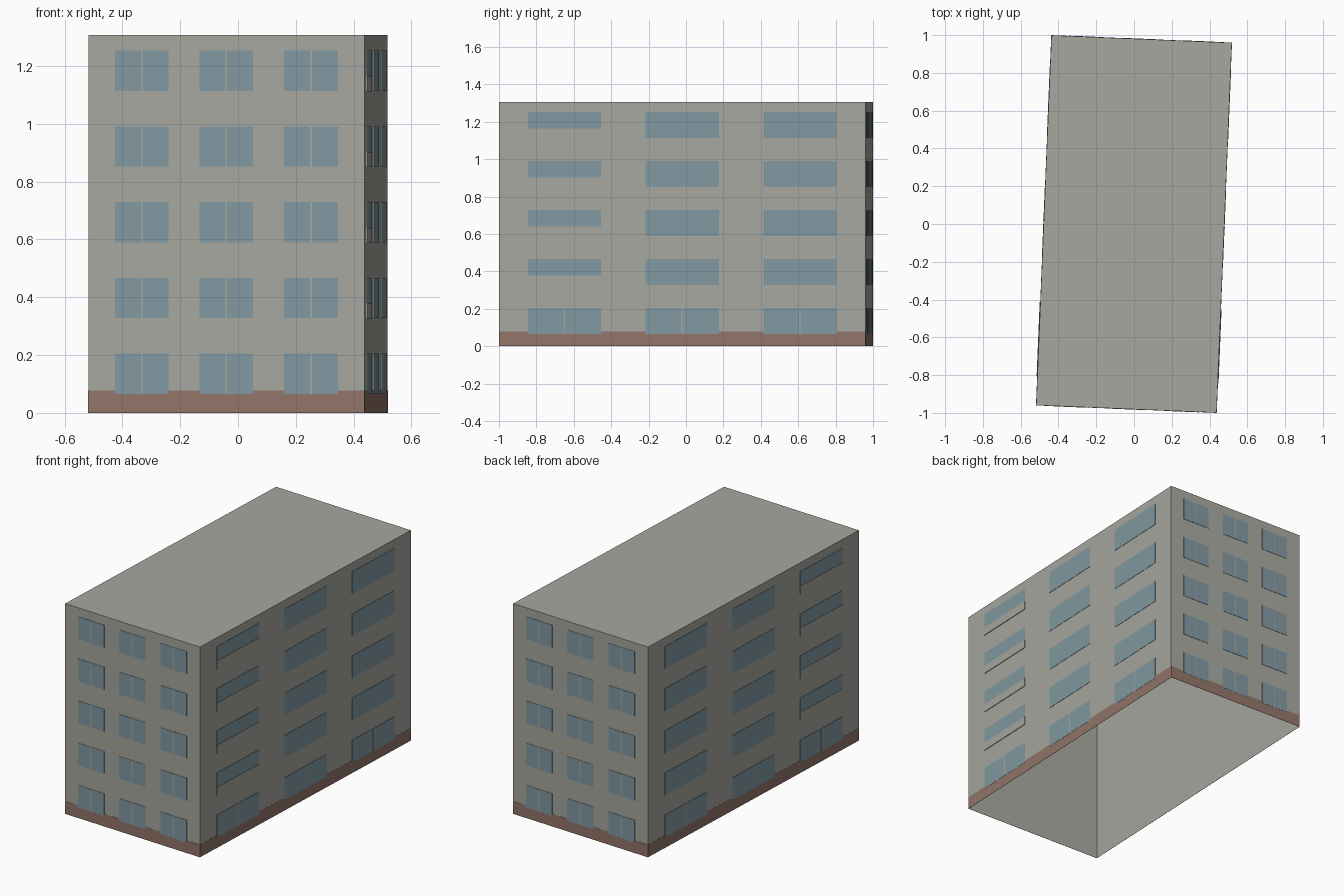
import bpy
import bmesh
from math import radians
from mathutils import Matrix, Vector

cube = bpy.data.objects.get("Cube")
if cube:
    bpy.data.objects.remove(cube, do_unlink=True)

HALF_W, HALF_L, HEIGHT = 0.478, 0.98, 1.307
PLINTH = 0.078
TURN = Matrix.Rotation(radians(-2.36), 4, "Z")


def material(name, rgb):
    mat = bpy.data.materials.new(name)
    mat.use_nodes = True
    mat.diffuse_color = (*rgb, 1)
    mat.node_tree.nodes["Principled BSDF"].inputs["Base Color"].default_value = (*rgb, 1)
    return mat


wall_grey = material("wall grey", (0.39, 0.39, 0.35))
glass_blue = material("window blue", (0.22, 0.32, 0.36))
plinth_brown = material("plinth brown", (0.29, 0.18, 0.14))


def finish(name, bm, mat):
    bm.transform(TURN)
    mesh = bpy.data.meshes.new(name)
    bm.to_mesh(mesh)
    bm.free()
    mesh.materials.append(mat)
    obj = bpy.data.objects.new(name, mesh)
    bpy.context.collection.objects.link(obj)


def plate(bm, side, u0, u1, z0, z1, depth):
    """Thin plate on a facade: 0 front, 1 left (+x), 2 back, 3 right (-x)."""
    dist = HALF_W if side % 2 else HALF_L
    spin = Matrix.Rotation(radians(90 * side), 4, "Z")
    rim = [(u0, z0), (u1, z0), (u1, z1), (u0, z1)]
    inner = [bm.verts.new(spin @ Vector((u, -dist, z))) for u, z in rim]
    outer = [bm.verts.new(spin @ Vector((u, -dist - depth, z))) for u, z in rim]
    bm.faces.new(outer)
    for i in range(4):
        j = (i + 1) % 4
        bm.faces.new((inner[i], inner[j], outer[j], outer[i]))


# Building shell, open underneath
bm = bmesh.new()
bmesh.ops.create_cube(bm, size=1)
bmesh.ops.delete(bm, geom=[f for f in bm.faces if f.normal.z < -0.5], context="FACES_ONLY")
bmesh.ops.scale(bm, vec=(2 * HALF_W, 2 * HALF_L, HEIGHT), verts=bm.verts)
bmesh.ops.translate(bm, vec=(0, 0, HEIGHT / 2), verts=bm.verts)
finish("walls_and_roof", bm, wall_grey)

# Brown band around the foot
bm = bmesh.new()
for side in range(4):
    half = HALF_L if side % 2 else HALF_W
    plate(bm, side, -half, half, 0, PLINTH, 0.001)
finish("plinth", bm, plinth_brown)

# Windows, their centre bars and the balcony panels
panes, bars, panels = bmesh.new(), bmesh.new(), bmesh.new()
for side in range(4):
    long_side = side % 2 == 1
    spacing, half = (0.63, 0.196) if long_side else (0.293, 0.093)
    balcony_column = {1: -1, 3: 1}.get(side)
    for floor in range(5):
        low = 0.066 + 0.262 * floor
        top = low + 0.139
        for column in (-1, 0, 1):
            mid = column * spacing
            plate(panes, side, mid - half, mid + half, low, top, 0.002)
            if floor == 0 or not long_side:
                plate(bars, side, mid - 0.003, mid + 0.003, low, top, 0.003)
            if floor > 0 and column == balcony_column:
                plate(panels, side, mid - half, mid + half, low - 0.002, low + 0.05, 0.004)
finish("window_panes", panes, glass_blue)
finish("window_bars", bars, wall_grey)
finish("balcony_panels", panels, wall_grey)
